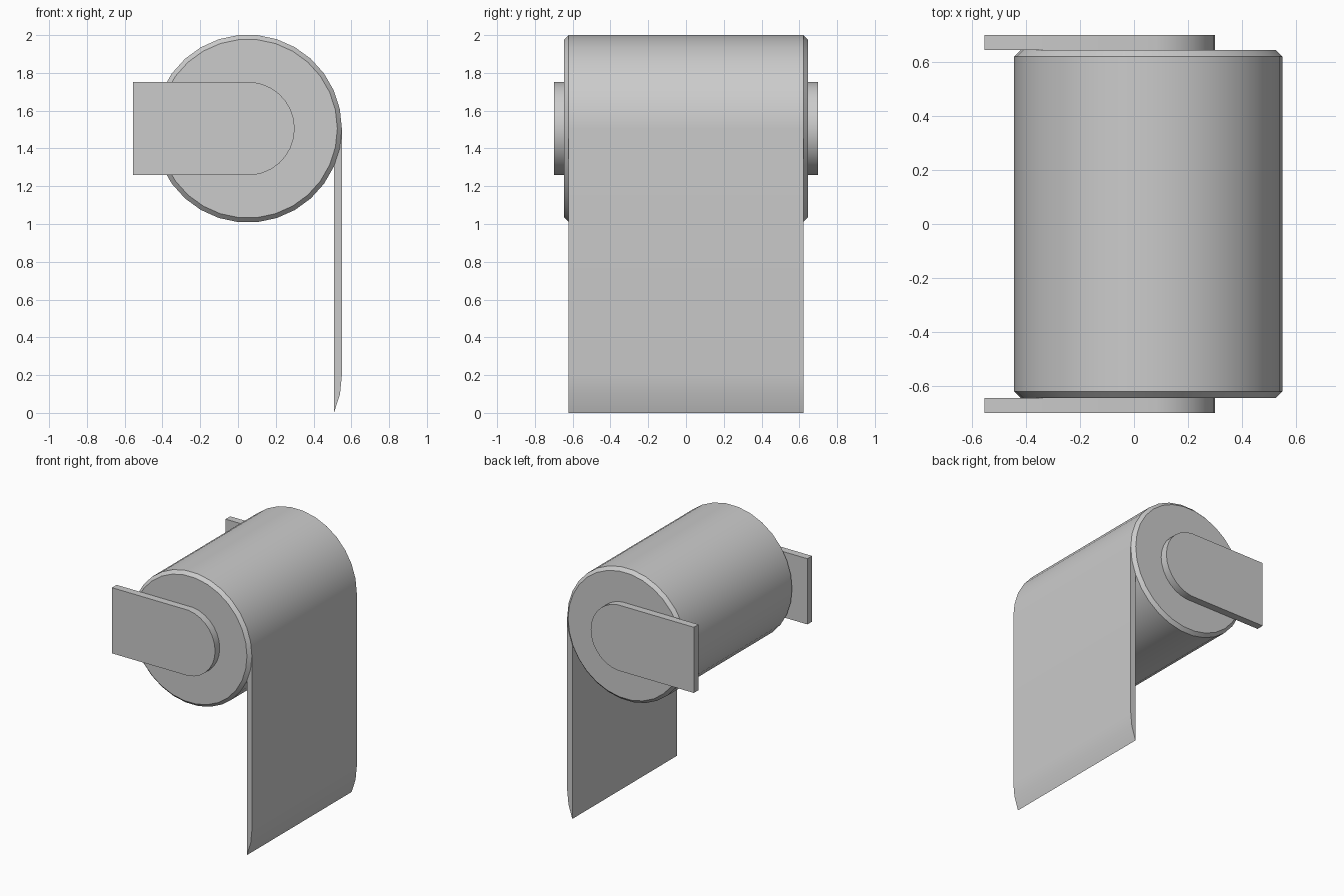
import bpy
import bmesh
from math import cos, sin, radians

if "Cube" in bpy.data.objects:
    bpy.data.objects.remove(bpy.data.objects["Cube"])

CX, CZ = 0.0525, 1.505      # roll axis
R = 0.4975                  # roll radius
HALF = 0.645                # half length of the roll
CHAMFER = 0.024


def arc(radius, start, stop, step=12):
    """Points on an arc about the roll axis, in the xz plane."""
    return [(CX + radius * cos(radians(a)), CZ + radius * sin(radians(a)))
            for a in range(start, stop + 1, step)]


def loft(name, sections):
    """Join matching xz outlines, each given as (y, points), and cap both ends."""
    bm = bmesh.new()
    rings = [[bm.verts.new((x, y, z)) for x, z in pts] for y, pts in sections]
    n = len(rings[0])
    for a, b in zip(rings, rings[1:]):
        for i in range(n):
            j = (i + 1) % n
            bm.faces.new((a[i], a[j], b[j], b[i]))
    bm.faces.new(rings[0])
    bm.faces.new(rings[-1])
    bmesh.ops.recalc_face_normals(bm, faces=bm.faces[:])
    mesh = bpy.data.meshes.new(name)
    bm.to_mesh(mesh)
    bm.free()
    obj = bpy.data.objects.new(name, mesh)
    bpy.context.collection.objects.link(obj)
    bpy.ops.object.select_all(action='DESELECT')
    obj.select_set(True)
    bpy.context.view_layer.objects.active = obj
    bpy.ops.object.shade_smooth_by_angle(angle=radians(30))
    return obj


# Roll with chamfered rims
outer = arc(R, 0, 348)
rim = arc(R - CHAMFER, 0, 348)
inner_y = HALF - CHAMFER
loft("paper_roll", [(-HALF, rim), (-inner_y, outer), (inner_y, outer), (HALF, rim)])

# Hanging sheet, tangent to the roll, with a curled lower end
sheet = [(CX + R, CZ), (CX + R, 0.2), (0.54, 0.1), (0.508, 0.0), (0.508, 1.31)]
loft("hanging_sheet", [(-inner_y, sheet), (inner_y, sheet)])

# Round-nosed bracket at each end
nose = arc(0.2475, -84, 84)
bracket = [(-0.555, nose[0][1])] + nose + [(-0.555, nose[-1][1])]
for side, name in ((-1, "front_bracket"), (1, "back_bracket")):
    loft(name, [(side * HALF, bracket), (side * 0.7, bracket)])
